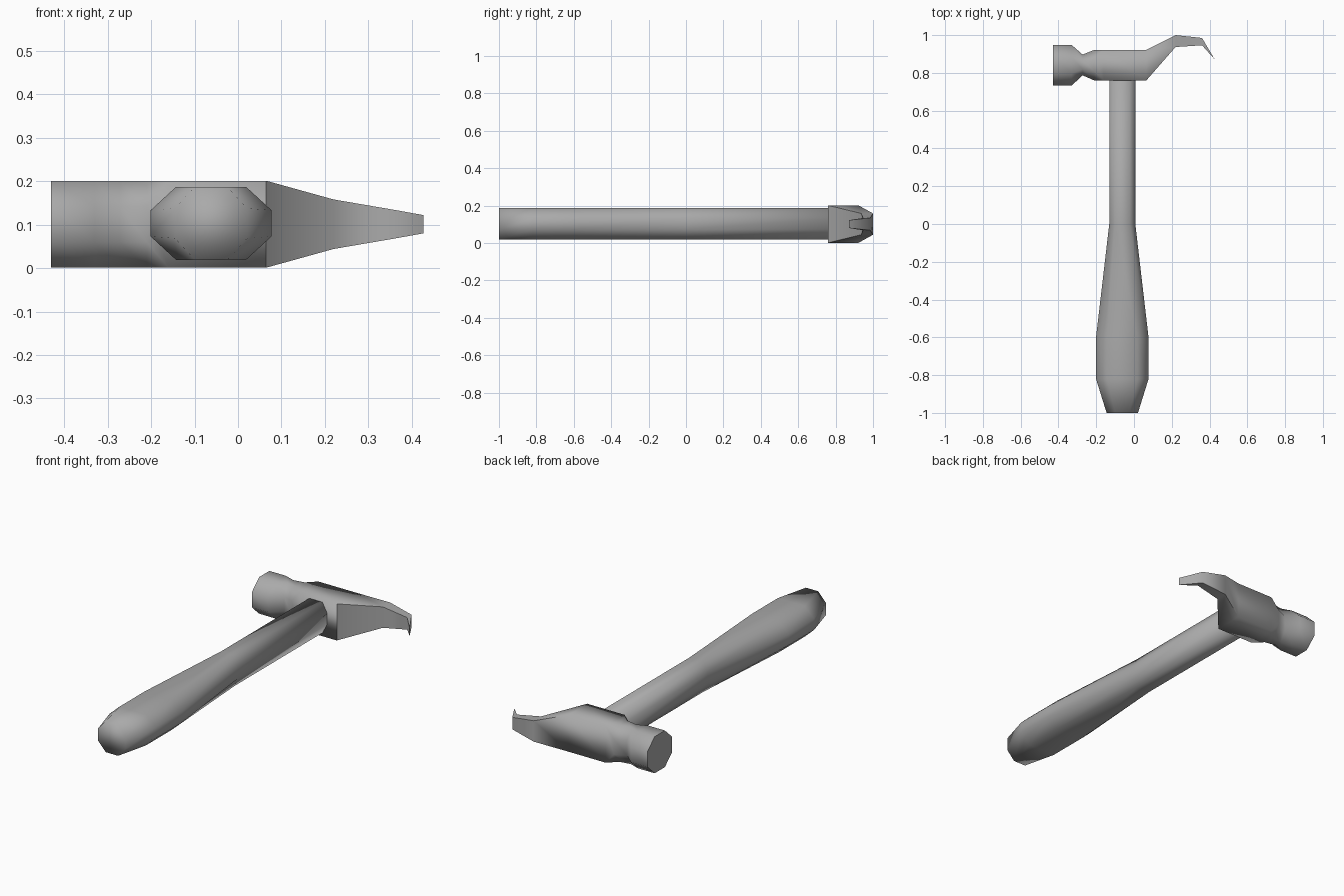
import bpy, bmesh, math

if "Cube" in bpy.data.objects:
    bpy.data.objects.remove(bpy.data.objects["Cube"])

# Dark grey metal and grip
grey = bpy.data.materials.new("dark_grey")
grey.diffuse_color = (0.4, 0.4, 0.4, 1)
grey.use_nodes = True
grey.node_tree.nodes["Principled BSDF"].inputs["Base Color"].default_value = grey.diffuse_color


def chamfered(u, v, hu, hv, cu, cv):
    """Eight-sided ring; cu, cv are the flat fractions (1 gives a rectangle)."""
    pts = [(1, cv), (cu, 1), (-cu, 1), (-1, cv),
           (-1, -cv), (-cu, -1), (cu, -1), (1, -cv)]
    return [(u + hu * a, v + hv * b) for a, b in pts]


def loft(name, rings, cap_end=True):
    bm = bmesh.new()
    loops = [[bm.verts.new(p) for p in ring] for ring in rings]
    for a, b in zip(loops, loops[1:]):
        for i in range(len(a)):
            j = (i + 1) % len(a)
            bm.faces.new((a[i], a[j], b[j], b[i]))
    bm.faces.new(loops[0])
    if cap_end:
        bm.faces.new(loops[-1])
    bmesh.ops.remove_doubles(bm, verts=bm.verts, dist=0.0005)
    bmesh.ops.recalc_face_normals(bm, faces=bm.faces)
    mesh = bpy.data.meshes.new(name)
    bm.to_mesh(mesh)
    bm.free()
    mesh.materials.append(grey)
    obj = bpy.data.objects.new(name, mesh)
    bpy.context.collection.objects.link(obj)
    return obj


def smooth(obj, degrees):
    bpy.ops.object.select_all(action='DESELECT')
    obj.select_set(True)
    bpy.context.view_layer.objects.active = obj
    bpy.ops.object.shade_smooth_by_angle(angle=math.radians(degrees))


# Handle: constant thickness, width swelling into the grip
# (y, half width, flat fractions)
grip = [(-1, 0.083, 0.45, 0.41), (-0.82, 0.139, 0.58, 0.36),
        (-0.6, 0.139, 0.58, 0.36), (0, 0.069, 0.58, 0.36),
        (0.8, 0.069, 0.58, 0.36)]
handle = loft("handle", [
    [(x, y, z) for x, z in chamfered(-0.062, 0.103, w, 0.084, cu, cv)]
    for y, w, cu, cv in grip])
smooth(handle, 120)

# Head: round face, pinched neck, squared body, hooked claw
# (x, lowest y, highest y, half height, flat fraction)
sections = [
    (-0.43, 0.733, 0.948, 0.1, 0.41),
    (-0.33, 0.733, 0.948, 0.1, 0.41),
    (-0.272, 0.787, 0.897, 0.1, 0.41),
    (-0.21, 0.76, 0.922, 0.1, 0.41),
    (-0.16, 0.76, 0.922, 0.1, 1),
    (0.065, 0.76, 0.922, 0.1, 1),
    (0.22, 0.937, 1.0, 0.057, 1),
    (0.36, 0.946, 0.985, 0.033, 1),
    (0.427, 0.872, 0.872, 0.021, 1),
]
head = loft("hammer_head", [
    [(x, y, z) for y, z in
     chamfered((lo + hi) / 2, 0.101, (hi - lo) / 2, h, c, c)]
    for x, lo, hi, h, c in sections], cap_end=False)
smooth(head, 54)

# Body edges are soft; the crease under the claw root is sharp
for e in head.data.edges:
    a, b = (head.data.vertices[i].co for i in e.vertices)
    if -0.3 < min(a.x, b.x) < 0.06:
        e.use_edge_sharp = False
    elif abs(a.x - 0.065) + abs(b.x - 0.065) < 0.01 and max(a.y, b.y) < 0.8:
        e.use_edge_sharp = True
